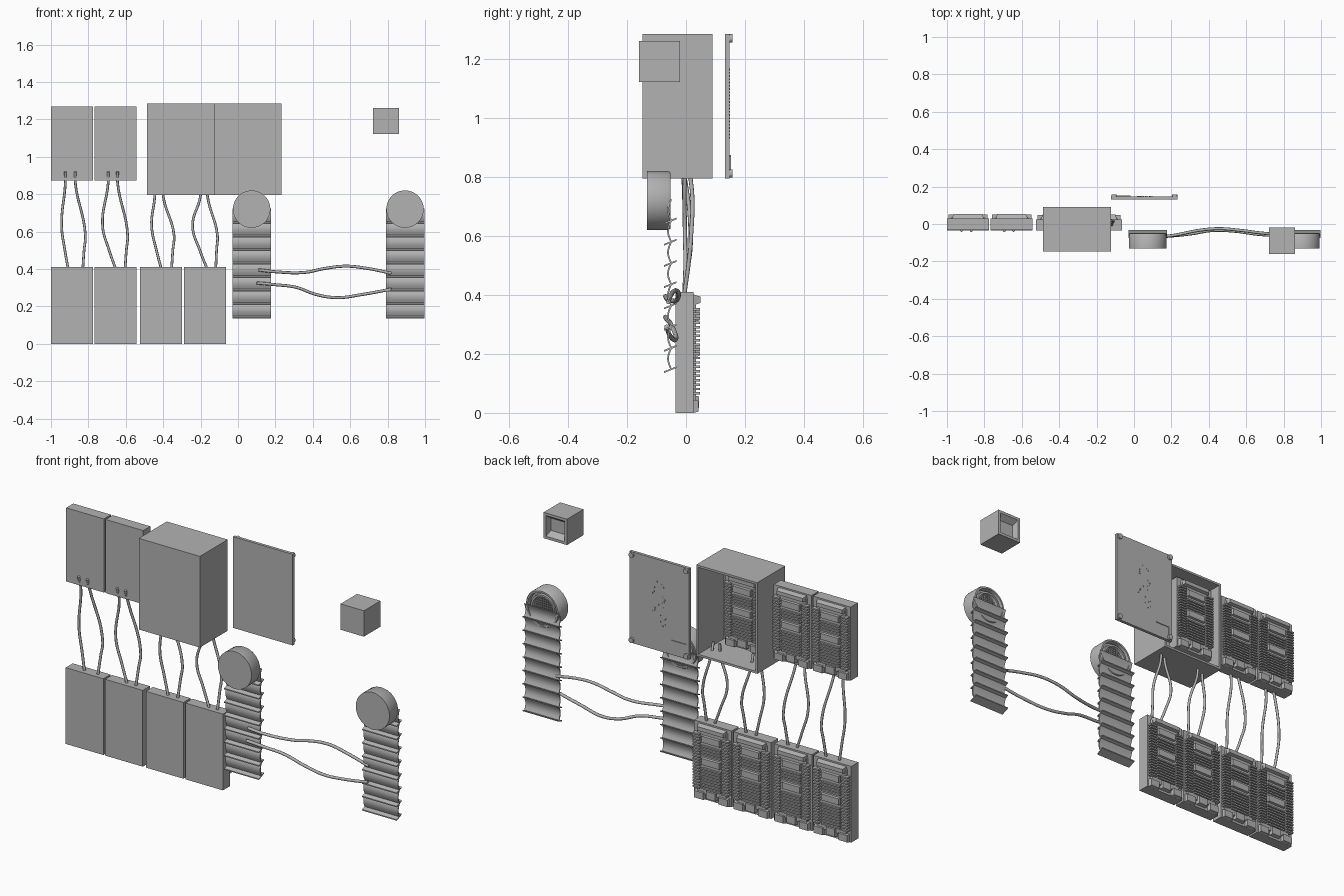
import bpy, bmesh, math, random
from mathutils import Vector, Matrix

cube = bpy.data.objects.get("Cube")
if cube:
    bpy.data.objects.remove(cube, do_unlink=True)

GREY = (0.45, 0.45, 0.45, 1)
mat = bpy.data.materials.new("plain_grey")
mat.use_nodes = True
mat.diffuse_color = GREY
mat.node_tree.nodes["Principled BSDF"].inputs["Base Color"].default_value = GREY


def add_object(name, data, loc=(0, 0, 0), smooth=False):
    ob = bpy.data.objects.new(name, data)
    bpy.context.collection.objects.link(ob)
    ob.location = loc
    if not data.materials:
        data.materials.append(mat)
    if smooth:
        bpy.ops.object.select_all(action='DESELECT')
        ob.select_set(True)
        bpy.context.view_layer.objects.active = ob
        bpy.ops.object.shade_smooth_by_angle(angle=math.radians(40))
    return ob


def finish(bm, name):
    bmesh.ops.recalc_face_normals(bm, faces=bm.faces)
    mesh = bpy.data.meshes.new(name)
    bm.to_mesh(mesh)
    bm.free()
    return mesh


def box(bm, x0, x1, y0, y1, z0, z1, taper=0):
    """Box whose back face can be narrowed by taper."""
    size = Matrix.Diagonal((x1 - x0, y1 - y0, z1 - z0, 1))
    mid = Vector(((x0 + x1) / 2, (y0 + y1) / 2, (z0 + z1) / 2))
    verts = bmesh.ops.create_cube(bm, size=1, matrix=Matrix.Translation(mid) @ size)["verts"]
    for v in verts:
        if taper and v.co.y > mid.y:
            v.co.x -= math.copysign(taper, v.co.x - mid.x)
            v.co.z -= math.copysign(taper, v.co.z - mid.z)
    return verts


def recess(bm, inset, depth):
    """Sink an opening into the face pointing backwards."""
    bm.normal_update()
    back = max(bm.faces, key=lambda f: f.normal.y)
    bmesh.ops.inset_region(bm, faces=[back], thickness=inset)
    bottom = bmesh.ops.extrude_discrete_faces(bm, faces=[back])["faces"][0]
    bmesh.ops.translate(bm, verts=bottom.verts, vec=(0, -depth, 0))
    return bottom


def lathe(bm, profile, steps=48):
    """Revolve (radius, y) points around the y axis."""
    verts = [bm.verts.new((r, y, 0)) for r, y in profile]
    edges = [bm.edges.new(p) for p in zip(verts, verts[1:])]
    bmesh.ops.spin(bm, geom=verts + edges, cent=(0, 0, 0), axis=(0, 1, 0),
                   angle=2 * math.pi, steps=steps, use_merge=True)
    bmesh.ops.remove_doubles(bm, verts=bm.verts, dist=0.0002)


def wire(name, points, radius=0.008):
    curve = bpy.data.curves.new(name, 'CURVE')
    curve.dimensions = '3D'
    curve.bevel_depth = radius
    curve.bevel_resolution = 2
    curve.resolution_u = 8
    curve.use_fill_caps = True
    spline = curve.splines.new('BEZIER')
    spline.bezier_points.add(len(points) - 1)
    for bp, co in zip(spline.bezier_points, points):
        bp.co = co
        bp.handle_left_type = bp.handle_right_type = 'AUTO'
    add_object(name, curve)


# Finned panel, shared by every unit
W, H = 0.112, 0.41
bm = bmesh.new()
box(bm, -W, W, -0.035, 0.025, 0, H)
box(bm, -0.09, 0.09, 0.024, 0.034, 0.03, 0.39, 0.004)
box(bm, -0.085, 0.085, 0.024, 0.05, 0.365, 0.402, 0.008)
for s in (-1, 1):
    box(bm, s * 0.073 - 0.03, s * 0.073 + 0.03, 0.024, 0.042, 0, 0.045, 0.004)
box(bm, -0.03, 0.03, 0.024, 0.044, 0.012, 0.06, 0.004)
for z0 in (0.19, 0.31):
    box(bm, -0.055, 0.055, 0.03, 0.046, z0, z0 + 0.04, 0.003)
for i in range(20):
    z = 0.062 + i * 0.015
    for s in (-1, 1):
        box(bm, s * 0.085 - 0.02, s * 0.085 + 0.02, 0.024, 0.048, z, z + 0.008)
    if not (0.175 < z < 0.235 or z > 0.295):
        box(bm, -0.055, 0.055, 0.03, 0.044, z, z + 0.008)
panel_mesh = finish(bm, "finned_panel")

LOWER = [-0.888, -0.654, -0.412, -0.177]
for i, x in enumerate(LOWER):
    add_object(f"lower_panel_{i + 1}", panel_mesh, (x, 0, 0))
for i, x in enumerate([-0.888, -0.654, -0.365]):
    ob = add_object(f"upper_panel_{i + 1}", panel_mesh, (x, 0.004, 0.872))
    ob.scale.z = 0.965

# Pairs of hanging wires
SHAPES = [((-0.035, -0.055, -0.02), (0.018, 0.072, 0.058)),
          ((-0.04, -0.07, 0.0), (0.01, 0.064, 0.05)),
          ((-0.033, -0.05, 0.002), (0.012, 0.07, 0.057)),
          ((-0.024, -0.066, 0.012), (0.014, 0.067, 0.058))]
for i, (x, pair) in enumerate(zip(LOWER, SHAPES)):
    top = 0.872 if i < 2 else 0.8
    for side, (a, b, c) in zip(("left", "right"), pair):
        mid_z = 0.58 if side == "right" else 0.63
        y = 0.016 if side == "right" else -0.004
        wire(f"wire_{i + 1}_{side}", [
            (x + a, -0.036 if i < 2 else 0, top + 0.048), (x + a, -0.018 if i < 2 else y, top - 0.01),
            (x + b, y, mid_z), (x + (b + c) / 2, y / 2, 0.5), (x + c, -0.006, 0.40)], 0.007)

# Open-backed cabinet
bm = bmesh.new()
box(bm, -0.487, -0.124, -0.147, 0.09, 0.795, 1.285)
recess(bm, 0.016, 0.22)
add_object("cabinet", finish(bm, "cabinet"))

# Cabinet door with corner bosses, rib and speckled holes
bm = bmesh.new()
box(bm, -0.122, 0.233, 0.132, 0.148, 0.795, 1.285)
for x in (-0.107, 0.218):
    for z in (0.812, 1.27):
        bmesh.ops.create_cone(bm, cap_ends=True, segments=16, radius1=0.014, radius2=0.014, depth=0.012,
                              matrix=Matrix.Translation((x, 0.152, z)) @ Matrix.Rotation(math.pi / 2, 4, 'X'))
box(bm, -0.105, -0.02, 0.147, 0.152, 0.868, 0.874)
box(bm, -0.105, -0.099, 0.147, 0.152, 0.82, 0.874)
random.seed(4)
for i in range(22):
    x, z = 0.055 + random.uniform(-0.045, 0.045), 0.93 + i * 0.011
    box(bm, x, x + 0.006, 0.147, 0.15, z, z + 0.006)
add_object("cabinet_door", finish(bm, "cabinet_door"))

# Ribbed plate: thin wavy sheet with slanted cross fins
PERIOD, BASE, COUNT = 0.072, 0.148, 8
bm = bmesh.new()
rows = []
for i in range(COUNT * 8 + 1):
    z = BASE + i * PERIOD / 8
    y = -0.05 - 0.011 * math.sin(math.pi * (i % 8) / 8)
    rows.append([(y - 0.003, z), (y + 0.003, z)])
outline = [r[0] for r in rows] + [r[1] for r in reversed(rows)]
ring = [bm.verts.new((-0.103, y, z)) for y, z in outline]
n = len(rows)
for i in range(n - 1):
    bm.faces.new((ring[i], ring[i + 1], ring[2 * n - 2 - i], ring[2 * n - 1 - i]))
out = bmesh.ops.extrude_face_region(bm, geom=bm.faces[:])["geom"]
bmesh.ops.translate(bm, verts=[v for v in out if isinstance(v, bmesh.types.BMVert)], vec=(0.206, 0, 0))
for i in range(COUNT):
    z = BASE + i * PERIOD
    for v in box(bm, -0.103, 0.103, -0.074, -0.032, z - 0.003, z + 0.003):
        v.co.z += 0.4 * (v.co.y + 0.05)
plate_mesh = finish(bm, "ribbed_plate")

# Round drum with a recessed grille at the back
bm = bmesh.new()
lathe(bm, [(0, -0.132), (0.1, -0.132), (0.1, -0.06), (0.095, -0.052), (0.086, -0.052), (0.084, -0.075),
           (0.074, -0.075), (0.072, -0.058), (0.062, -0.058), (0.06, -0.08), (0, -0.08)])
for i in range(-4, 5):
    c = i * 0.012
    h = math.sqrt(0.061 ** 2 - c * c)
    box(bm, c - 0.002, c + 0.002, -0.081, -0.072, -h, h)
    box(bm, -h, h, -0.081, -0.073, c - 0.002, c + 0.002)
drum_mesh = finish(bm, "round_drum")

for name, x in (("near", 0.073), ("far", 0.893)):
    add_object(f"{name}_ribbed_plate", plate_mesh, (x, 0, 0), smooth=True)
    add_object(f"{name}_round_drum", drum_mesh, (x, 0, 0.72), smooth=True)

# Wires linking the two ribbed plates
wire("upper_link_wire", [(0.11, -0.07, 0.395), (0.2, -0.062, 0.385), (0.36, -0.032, 0.382), (0.46, -0.025, 0.402),
                         (0.57, -0.034, 0.415), (0.68, -0.048, 0.405), (0.82, -0.06, 0.377)])
wire("lower_link_wire", [(0.1, -0.07, 0.325), (0.2, -0.064, 0.316), (0.31, -0.052, 0.302), (0.42, -0.035, 0.263),
                         (0.53, -0.038, 0.247), (0.66, -0.055, 0.263), (0.82, -0.066, 0.292)])

# Small cube with a sunken window at the back
bm = bmesh.new()
box(bm, 0.722, 0.861, -0.16, -0.02, 1.122, 1.261)
floor = recess(bm, 0.02, 0.03)
mid = floor.calc_center_median()
for v in floor.verts:
    v.co.z = mid.z + (v.co.z - mid.z) * 0.6
    v.co.x = mid.x + (v.co.x - mid.x) * 0.85
add_object("small_cube", finish(bm, "small_cube"))
